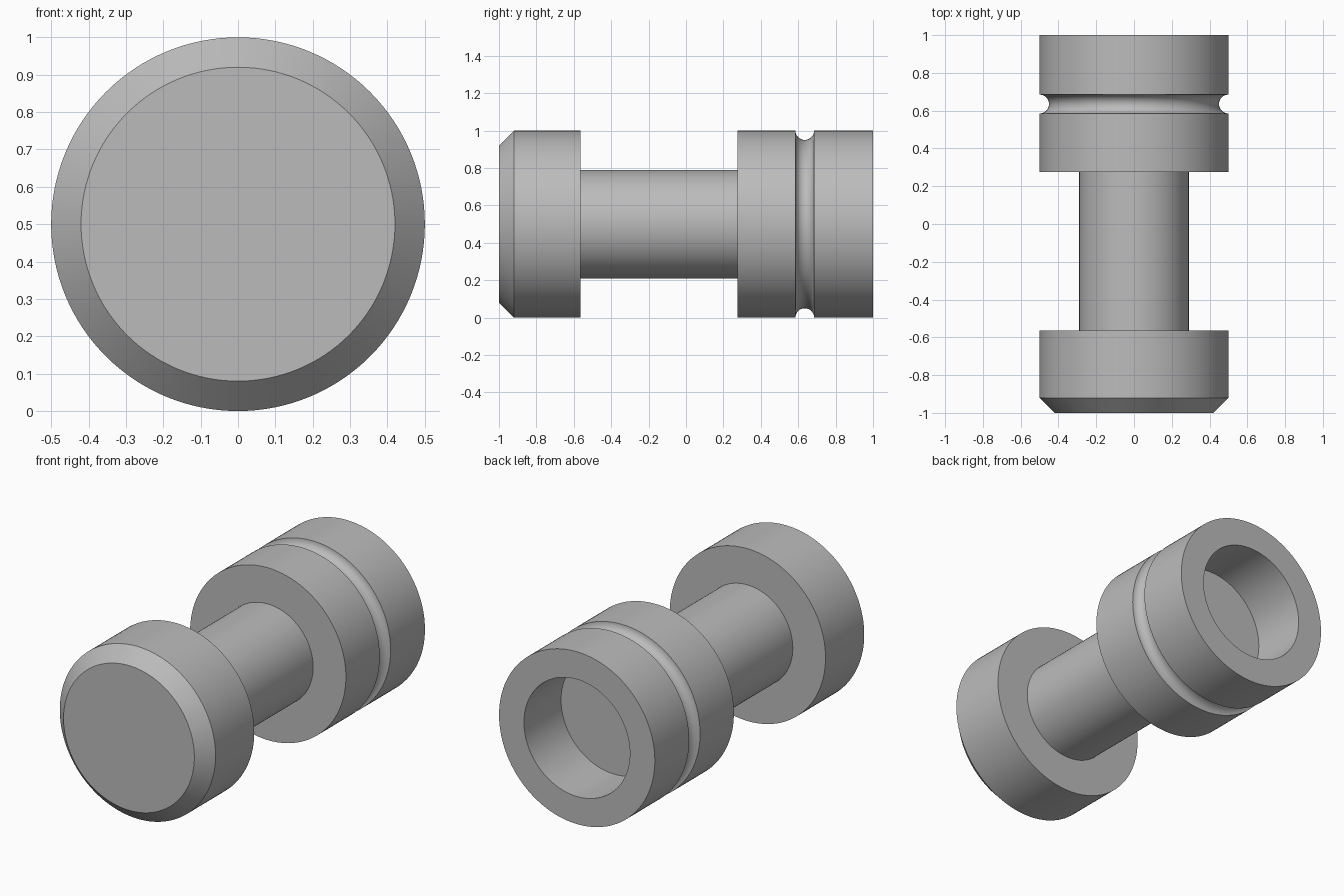
import bpy, bmesh, math
from mathutils import Vector, Matrix

cube = bpy.data.objects.get("Cube")
if cube:
    bpy.data.objects.remove(cube, do_unlink=True)

# Plain grey metal
grey = bpy.data.materials.new("grey metal")
grey.use_nodes = True
colour = (0.5, 0.5, 0.5, 1)
grey.diffuse_color = colour
grey.node_tree.nodes["Principled BSDF"].inputs["Base Color"].default_value = colour

SEGMENTS = 128
RADIUS, SHAFT, BORE = 0.5, 0.29, 0.34
CHAMFER, GROOVE, GROOVE_Y = 0.08, 0.05, 0.635


def lathe(name, profile):
    """Spin a (radius, y) profile around the lengthwise axis at mid height."""
    bm = bmesh.new()
    verts = [bm.verts.new((r, y, RADIUS)) for r, y in profile]
    edges = [bm.edges.new(pair) for pair in zip(verts, verts[1:])]
    bmesh.ops.spin(bm, geom=verts + edges, cent=(0, 0, RADIUS), axis=(0, 1, 0),
                   angle=math.tau, steps=SEGMENTS, use_duplicate=False)
    bmesh.ops.remove_doubles(bm, verts=bm.verts, dist=0.0001)
    bmesh.ops.recalc_face_normals(bm, faces=bm.faces)
    mesh = bpy.data.meshes.new(name)
    bm.to_mesh(mesh)
    bm.free()
    mesh.materials.append(grey)
    obj = bpy.data.objects.new(name, mesh)
    bpy.context.collection.objects.link(obj)
    bpy.ops.object.select_all(action="DESELECT")
    obj.select_set(True)
    bpy.context.view_layer.objects.active = obj
    bpy.ops.object.shade_smooth_by_angle(angle=math.radians(30))
    return obj


# Round-bottomed groove in the rear collar
steps = 16
groove = [(RADIUS - GROOVE * math.sin(math.pi * i / steps),
           GROOVE_Y - GROOVE * math.cos(math.pi * i / steps))
          for i in range(steps + 1)]

# Chamfered front head, slim shaft, grooved rear collar and blind bore
lathe("spool_pin", [
    (0, -1), (RADIUS - CHAMFER, -1), (RADIUS, -1 + CHAMFER), (RADIUS, -0.565),
    (SHAFT, -0.565), (SHAFT, 0.275), (RADIUS, 0.275),
    *groove,
    (RADIUS, 1), (BORE, 1), (BORE, 0.66), (0, 0.66)])
